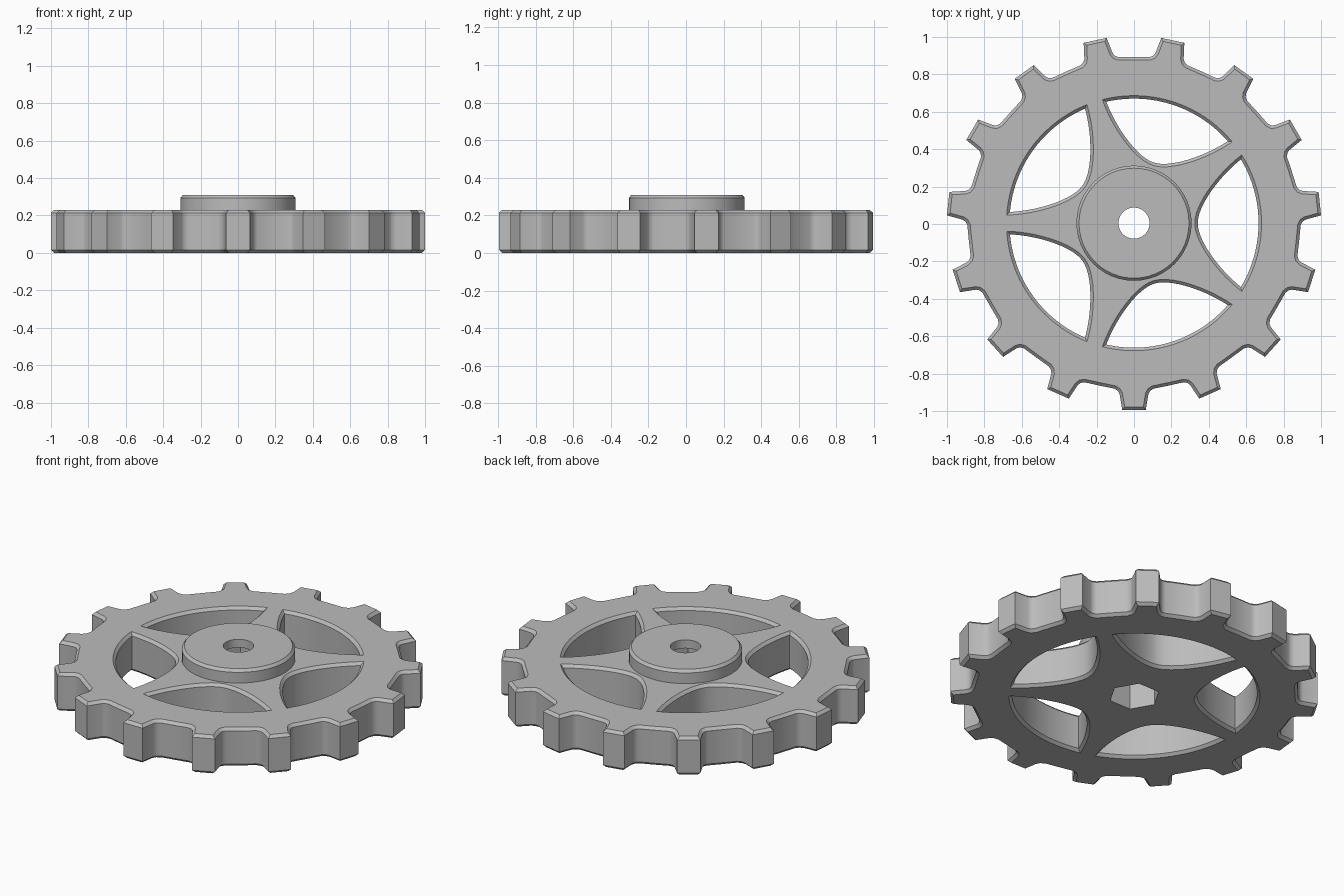
import bpy
import bmesh
from math import cos, sin, pi, radians
from mathutils import Vector, Matrix
from mathutils.geometry import interpolate_bezier

TEETH, SPOKES = 15, 5
THICK, CHAMFER = 0.23, 0.016
CENTRE = Vector((0, 0.0045, 0))

if "Cube" in bpy.data.objects:
    bpy.data.objects.remove(bpy.data.objects["Cube"], do_unlink=True)

steel = bpy.data.materials.new("plain_grey")
steel.use_nodes = True
GREY = (0.5, 0.5, 0.5, 1)
steel.diffuse_color = GREY
steel.node_tree.nodes["Principled BSDF"].inputs["Base Color"].default_value = GREY


def turn(points, angle):
    m = Matrix.Rotation(angle, 2)
    return [m @ Vector(p) for p in points]


def offset(points, d):
    """Move a counter-clockwise outline outwards by d with mitred corners."""
    out = []
    for i, p in enumerate(points):
        a = (p - points[i - 1]).normalized()
        b = (points[(i + 1) % len(points)] - p).normalized()
        na, nb = Vector((a.y, -a.x)), Vector((b.y, -b.x))
        out.append(p + (na + nb) * d / max(0.35, 1 + na.dot(nb)))
    return out


def ngon(r, sides, count=48):
    """Regular polygon outline sampled at evenly spaced angles."""
    half = pi / sides
    pts = []
    for i in range(count):
        a = 2 * pi * i / count
        rr = r * cos(half) / cos((a % (2 * half)) - half)
        pts.append(Vector((rr * cos(a), rr * sin(a))))
    return pts


def loft(bm, rings):
    """Join a series of (outline, height) rings with quads."""
    loops = [[bm.verts.new((p.x, p.y, z)) for p in pts] for pts, z in rings]
    for lo, hi in zip(loops, loops[1:]):
        n = len(lo)
        for i in range(n):
            j = (i + 1) % n
            bm.faces.new((lo[i], lo[j], hi[j], hi[i]))
    return loops


def finish(bm, name):
    bmesh.ops.recalc_face_normals(bm, faces=bm.faces)
    mesh = bpy.data.meshes.new(name)
    bm.to_mesh(mesh)
    bm.free()
    mesh.materials.append(steel)
    ob = bpy.data.objects.new(name, mesh)
    ob.location = CENTRE
    bpy.context.collection.objects.link(ob)
    bpy.ops.object.select_all(action='DESELECT')
    ob.select_set(True)
    bpy.context.view_layer.objects.active = ob
    bpy.ops.object.shade_smooth_by_angle(angle=radians(30))


def bevelled(points, d):
    """Rings of a straight wall with a chamfer at both ends."""
    small = offset(points, d)
    return [(small, 0), (points, CHAMFER), (points, THICK - CHAMFER), (small, THICK)]


# toothed outline: flat tip, tapered flanks, filleted root
flank = [(0.999, 0.063), (0.914, 0.077), (0.897, 0.086), (0.885, 0.104)]
root = [(0.888 * cos(pi / TEETH), 0.888 * sin(pi / TEETH))]
tooth = [(u, -v) for u, v in reversed(flank)] + flank + root
outline = []
for k in range(TEETH):
    outline += turn(tooth, -pi / 2 + 2 * pi * k / TEETH)

# window between spokes: rim arc and two curved sides meeting at a round nose
side = [p.to_2d() for p in interpolate_bezier(
    Vector((0.576, 0.365, 0)), Vector((0.45, 0.27, 0)),
    Vector((0.323, 0.1, 0)), Vector((0.325, 0, 0)), 14)]
rim_r, rim_a = side[0].length, Vector((1, 0)).angle(side[0])
arc = [Vector((rim_r * cos(a), rim_r * sin(a)))
       for a in (rim_a * (i / 10 - 1) for i in range(1, 20))]
lower = [Vector((p.x, -p.y)) for p in reversed(side[:-1])]
window = offset(arc + side + lower, -CHAMFER)

# sprocket body
bm = bmesh.new()
walls = [bevelled(outline, -CHAMFER)]
walls += [bevelled(turn(window, 2 * pi * k / SPOKES), CHAMFER) for k in range(SPOKES)]
hexagon = ngon(0.14, 6)
walls.append([(hexagon, 0), (hexagon, THICK)])
loops = [loft(bm, w) for w in walls]
for end in (0, -1):
    edges = []
    for lp in loops:
        ring = lp[end]
        edges += [bm.edges.get((ring[i - 1], ring[i])) for i in range(len(ring))]
    bmesh.ops.triangle_fill(bm, edges=edges, use_beauty=True, normal=(0, 0, 1))
finish(bm, "toothed_wheel")

# raised hub with a round bore above the hexagonal socket
bm = bmesh.new()
loft(bm, [(ngon(0.308, 48), THICK - 0.002), (ngon(0.308, 48), 0.294),
          (ngon(0.294, 48), 0.31), (ngon(0.083, 48), 0.31),
          (ngon(0.083, 48), 0.26), (hexagon, 0.26), (hexagon, THICK - 0.002)])
finish(bm, "hub")
